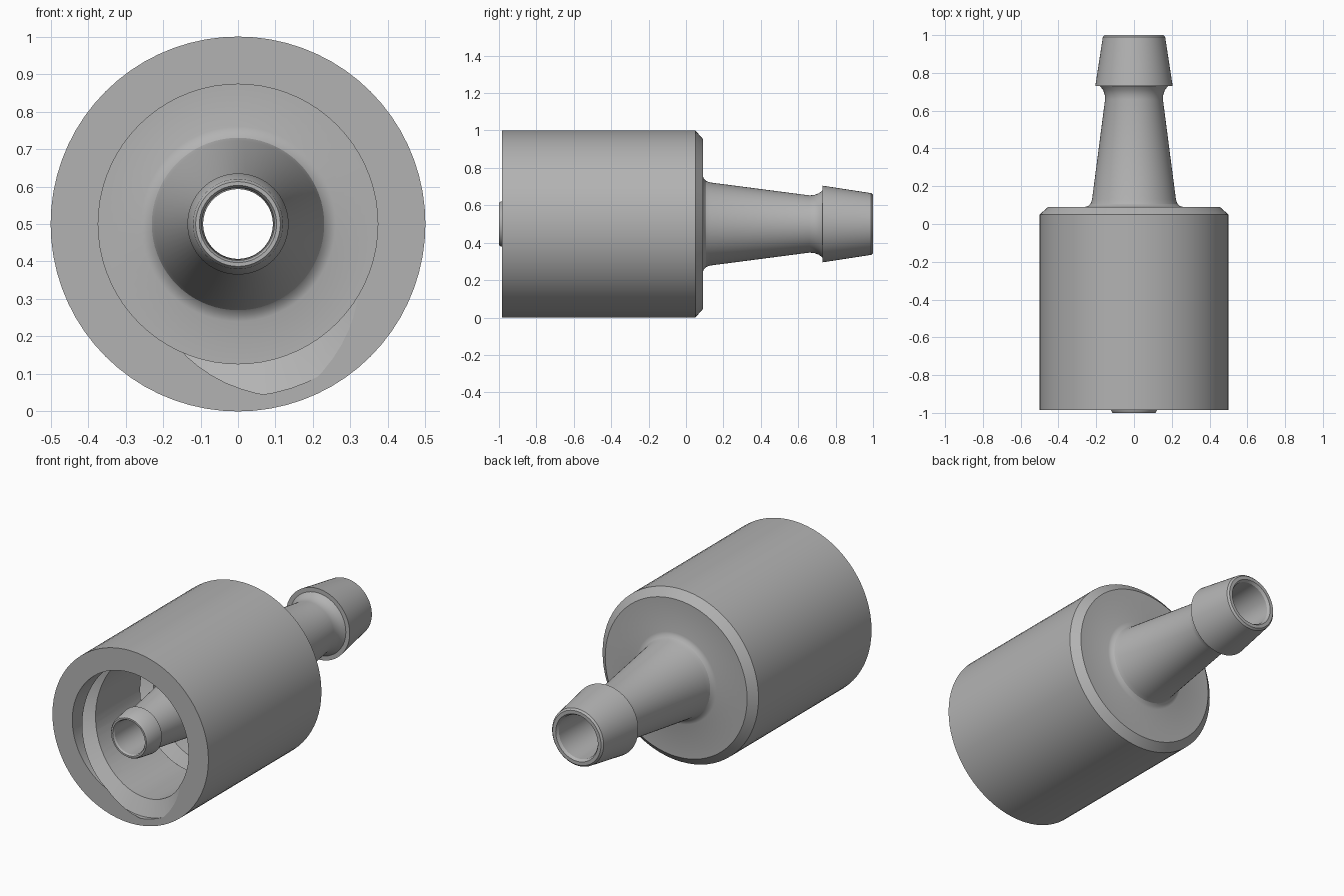
import bpy, bmesh, math

cube = bpy.data.objects.get("Cube")
if cube:
    bpy.data.objects.remove(cube, do_unlink=True)

SEGMENTS = 72
AXIS_Z = 0.5


def point(radius, angle, y):
    """Point around the fitting's axis, which runs along y."""
    return (radius * math.cos(angle), y, AXIS_Z + radius * math.sin(angle))


def sweep(name, rings, closed):
    """Skin equal-sized rings of points into a solid."""
    bm = bmesh.new()
    loops = [[bm.verts.new(p) for p in ring] for ring in rings]
    pairs = list(zip(loops, loops[1:]))
    if closed:
        pairs.append((loops[-1], loops[0]))
    else:
        bm.faces.new(loops[0])
        bm.faces.new(loops[-1])
    n = len(loops[0])
    for a, b in pairs:
        for i in range(n):
            j = (i + 1) % n
            bm.faces.new((a[i], a[j], b[j], b[i]))
    bmesh.ops.recalc_face_normals(bm, faces=bm.faces)
    mesh = bpy.data.meshes.new(name)
    bm.to_mesh(mesh)
    bm.free()
    obj = bpy.data.objects.new(name, mesh)
    bpy.context.collection.objects.link(obj)
    return obj


grey = bpy.data.materials.new("plastic_grey")
grey.use_nodes = True
colour = (0.45, 0.45, 0.45, 1)
grey.diffuse_color = colour
grey.node_tree.nodes["Principled BSDF"].inputs["Base Color"].default_value = colour

# Closed profile (radius, y): outer sleeve, rear barb, bore, inner barb, cavity
sleeve = [(0.373, -0.985), (0.5, -0.985), (0.5, 0.05), (0.455, 0.09)]
rear_barb = [(0.26, 0.09), (0.243, 0.095), (0.23, 0.107), (0.222, 0.13),
             (0.153, 0.66), (0.155, 0.685), (0.164, 0.71), (0.18, 0.73),
             (0.205, 0.73), (0.165, 0.99), (0.155, 1.0)]
bore = [(0.135, 1.0), (0.125, 0.985), (0.093, -0.1), (0.097, -0.99), (0.103, -1.0)]
inner_barb = [(0.113, -1.0), (0.12, -0.99), (0.135, -0.89), (0.118, -0.88),
              (0.122, -0.85), (0.222, -0.14), (0.23, -0.117),
              (0.243, -0.105), (0.26, -0.1)]
cavity = [(0.373, -0.1)]
profile = sleeve + rear_barb + bore + inner_barb + cavity
rings = [[point(r, 2 * math.pi * i / SEGMENTS, y) for r, y in profile]
         for i in range(SEGMENTS)]
fitting = sweep("hose_fitting", rings, True)
fitting.data.materials.append(grey)

# Helical groove in the cavity wall, running out through the front rim
LEAD = 0.53
section = [(0.34, -0.078), (0.46, -0.014), (0.46, 0.014), (0.34, 0.078)]
groove_rings = []
for step in range(103):
    turn = -0.2 + step / 60
    angle = math.radians(-72) - 2 * math.pi * turn
    centre = -0.985 + LEAD * turn
    groove_rings.append([point(r, angle, centre + dy) for r, dy in section])
groove = sweep("thread_cutter", groove_rings, False)
groove.data.materials.append(grey)
groove.hide_render = True

cut = fitting.modifiers.new("thread", "BOOLEAN")
cut.operation = "DIFFERENCE"
cut.solver = "EXACT"
cut.object = groove

bpy.ops.object.select_all(action="DESELECT")
fitting.select_set(True)
bpy.context.view_layer.objects.active = fitting
bpy.ops.object.modifier_apply(modifier=cut.name)
bpy.data.objects.remove(groove, do_unlink=True)
bpy.ops.object.shade_smooth_by_angle(angle=math.radians(28))
